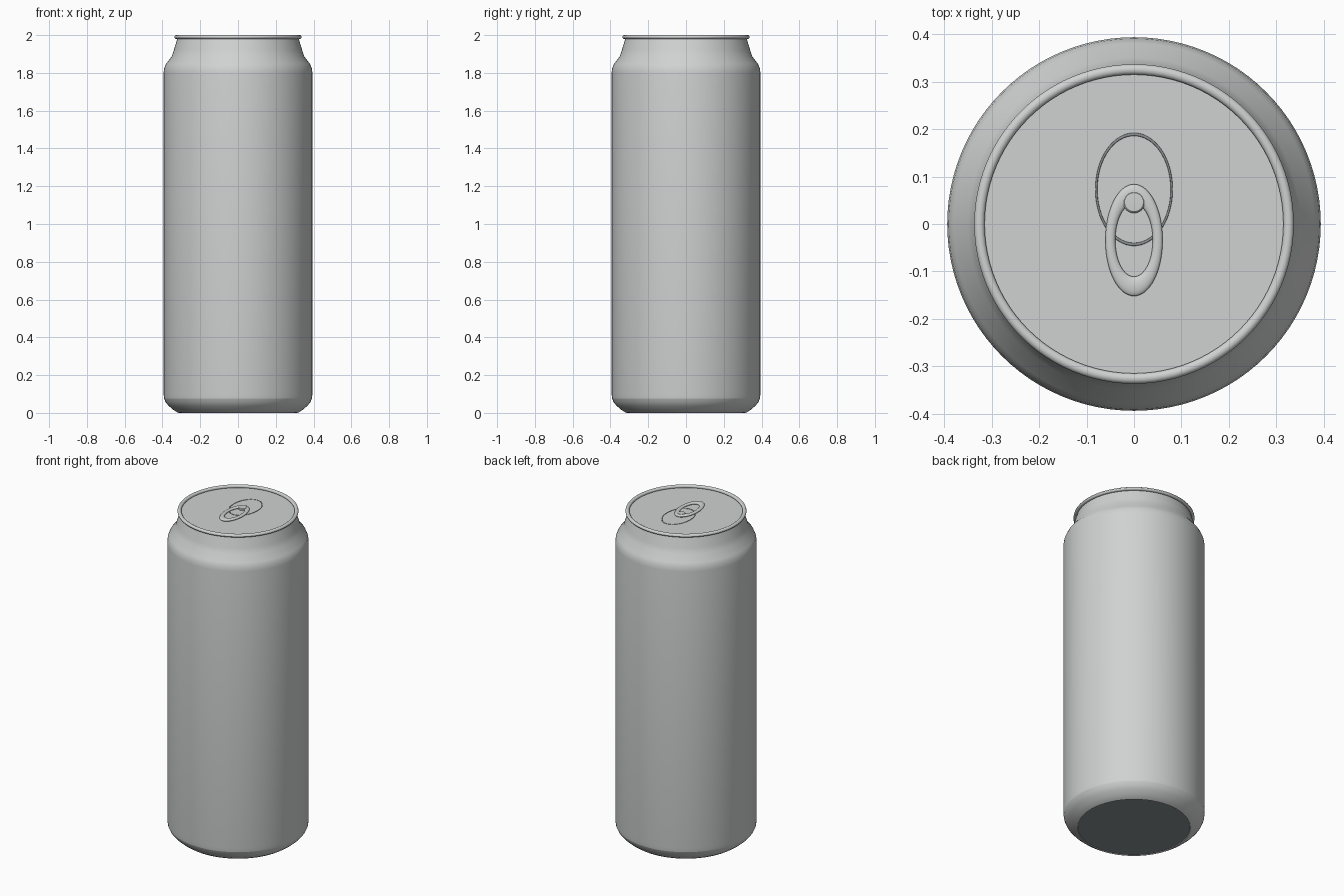
import bpy, math

if "Cube" in bpy.data.objects:
    bpy.data.objects.remove(bpy.data.objects["Cube"])


def material(name, rgb):
    m = bpy.data.materials.new(name)
    m.diffuse_color = (*rgb, 1)
    m.use_nodes = True
    m.node_tree.nodes["Principled BSDF"].inputs["Base Color"].default_value = m.diffuse_color
    return m


ALUMINIUM = material("brushed aluminium", (0.63, 0.645, 0.64))
DARK = material("dark grey", (0.25, 0.28, 0.29))


def finish(obj, mat, angle=35):
    obj.data.materials.append(mat)
    bpy.ops.object.select_all(action='DESELECT')
    obj.select_set(True)
    bpy.context.view_layer.objects.active = obj
    bpy.ops.object.shade_smooth_by_angle(angle=math.radians(angle))
    return obj


def lathe(name, profile, mat, sides=96, angle=35):
    """Spin (radius, z) points, listed bottom to top on the outside, about z."""
    verts, faces, rings = [], [], []
    for r, z in profile:
        if r == 0:
            rings.append([len(verts)] * sides)
            verts.append((0, 0, z))
        else:
            rings.append(list(range(len(verts), len(verts) + sides)))
            for i in range(sides):
                a = math.tau * i / sides
                verts.append((r * math.cos(a), r * math.sin(a), z))
    for lo, hi in zip(rings, rings[1:]):
        for i in range(sides):
            j = (i + 1) % sides
            quad = (lo[i], lo[j], hi[j], hi[i])
            faces.append(tuple(dict.fromkeys(quad)))
    mesh = bpy.data.meshes.new(name)
    mesh.from_pydata(verts, [], faces)
    obj = bpy.data.objects.new(name, mesh)
    bpy.context.collection.objects.link(obj)
    return finish(obj, mat, angle)


def oval_ring(name, mat, y, z, major, minor, stretch, flat=1):
    bpy.ops.mesh.primitive_torus_add(major_segments=64, minor_segments=12, location=(0, y, z),
                                     major_radius=major, minor_radius=minor)
    obj = bpy.context.object
    obj.name = name
    obj.scale = (1, stretch, flat)
    return finish(obj, mat, 60)


# Body wall with shoulder and neck
lathe("can_body", [(0.391, 0.075), (0.394, 0.10), (0.394, 1.80), (0.391, 1.825), (0.381, 1.848),
                   (0.350, 1.888), (0.340, 1.92), (0.321, 1.982)], ALUMINIUM)

# Tapered foot and its underside lip
lathe("can_foot", [(0.312, 0.004), (0.314, 0.0), (0.322, 0.003), (0.345, 0.018),
                   (0.368, 0.038), (0.383, 0.056), (0.391, 0.075)], ALUMINIUM)

# Dark underside
lathe("base_disc", [(0, 0.004), (0.313, 0.004)], DARK)

# Rolled rim
rim = [(0.326 + 0.011 * math.cos(a), 1.990 + 0.010 * math.sin(a))
       for a in (math.tau * i / 16 for i in range(17))]
lathe("rolled_rim", rim, ALUMINIUM, angle=60)

# Lid
lathe("lid", [(0.322, 1.984), (0, 1.984)], ALUMINIUM)

# Score line of the mouth, pull tab ring and rivet
oval_ring("mouth_score", DARK, 0.073, 1.984, 0.0795, 0.0022, 1.46)
oval_ring("pull_tab", ALUMINIUM, -0.034, 1.988, 0.050, 0.0105, 1.95, 0.7)
lathe("tab_rivet", [(0.023, 1.982), (0.023, 1.993), (0.020, 1.996), (0, 1.997)], ALUMINIUM, 32)
bpy.data.objects["tab_rivet"].location.y = 0.046
